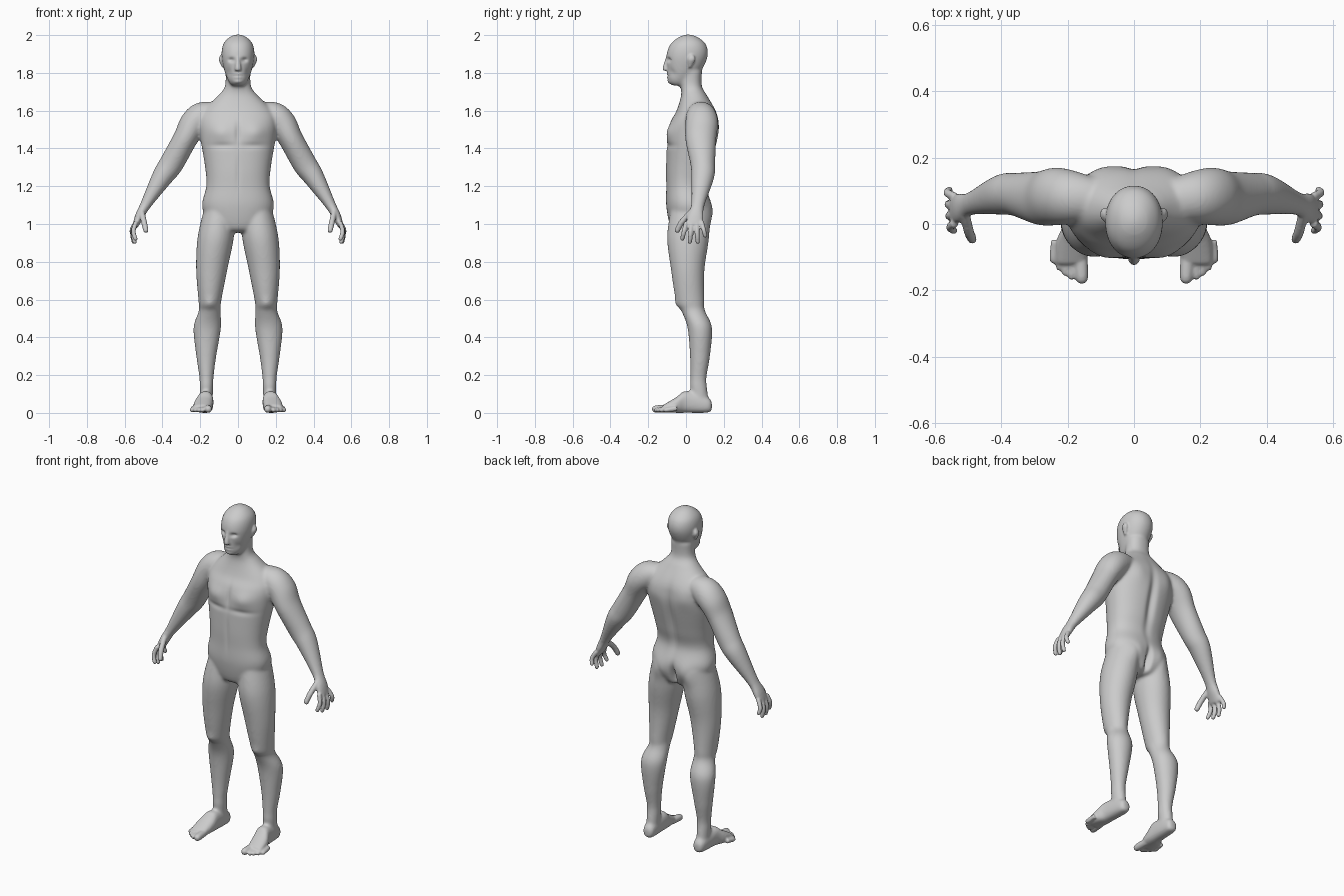
import bpy, bmesh, math
from mathutils import Vector

if "Cube" in bpy.data.objects:
    bpy.data.objects.remove(bpy.data.objects["Cube"])

X, Y, Z = Vector((1, 0, 0)), Vector((0, 1, 0)), Vector((0, 0, 1))


def densify(st, n=6):
    """Catmull-Rom interpolation of (x, y, z, ru, rv) stations."""
    out = []
    for i in range(len(st) - 1):
        p = [st[max(i - 1, 0)], st[i], st[i + 1], st[min(i + 2, len(st) - 1)]]
        for k in range(n):
            t = k / n
            out.append([0.5 * (2 * b + (c - a) * t + (2 * a - 5 * b + 4 * c - d) * t * t
                               + (3 * b - a - 3 * c + d) * t ** 3) for a, b, c, d in zip(*p)])
    return out + [list(st[-1])]


def tube(bm, stations, axis=None, ref=Y, power=2.0, mirror=True, seg=28):
    """Closed loft of superellipse rings along the stations, on one or both sides."""
    st = densify(stations)
    for side in ((1, -1) if mirror else (1,)):
        rings = []
        for i, s in enumerate(st):
            c = Vector(s[:3])
            t = axis or (Vector(st[min(i + 1, len(st) - 1)][:3]) - Vector(st[max(i - 1, 0)][:3])).normalized()
            v = (ref - t * ref.dot(t)).normalized()
            u = v.cross(t)
            ring = []
            for k in range(seg):
                a = 2 * math.pi * k / seg
                ca, sa = math.cos(a), math.sin(a)
                p = c + u * max(s[3], .003) * math.copysign(abs(ca) ** (2 / power), ca) \
                      + v * max(s[4], .003) * math.copysign(abs(sa) ** (2 / power), sa)
                ring.append(bm.verts.new((p.x * side, p.y, p.z)))
            rings.append(ring)
        for r, q in zip(rings, rings[1:]):
            for k in range(seg):
                j = (k + 1) % seg
                bm.faces.new((r[k], r[j], q[j], q[k]))
        bm.faces.new(rings[0])
        bm.faces.new(rings[-1])


def levels(rows):
    """(z, half width, front y, back y) -> stations."""
    return [(0, (f + b) / 2, z, w, (b - f) / 2) for z, w, f, b in rows]


def digit(bm, a, c, r, bow=X * 0):
    """Finger or toe from a to c with a bent middle and a rounded tip."""
    a, c = Vector(a), Vector(c)
    b = (a + c) / 2 + bow
    d = (c - b).normalized() * r
    rings = [(a, r), (b, r), (c - d * .8, r * .9), (c - d * .2, r * .6), (c, r * .2)]
    tube(bm, [(*p, s, s) for p, s in rings], ref=X if abs(d.y) > .6 * r else Y, seg=14)


def to_object(bm, name):
    bmesh.ops.recalc_face_normals(bm, faces=bm.faces[:])
    me = bpy.data.meshes.new(name)
    bm.to_mesh(me)
    bm.free()
    ob = bpy.data.objects.new(name, me)
    bpy.context.collection.objects.link(ob)
    return ob


def fuse(ob, voxel, iterations):
    """Weld overlapping volumes into one skin and soften the joins."""
    bpy.context.view_layer.objects.active = ob
    m = ob.modifiers.new("skin", 'REMESH')
    m.mode, m.voxel_size = 'VOXEL', voxel
    s = ob.modifiers.new("soften", 'SMOOTH')
    s.factor, s.iterations = 0.5, iterations
    for n in ("skin", "soften"):
        bpy.ops.object.modifier_apply(modifier=n)


bm = bmesh.new()
# torso and neck
tube(bm, levels([(.955, .06, -.04, .07), (.98, .14, -.08, .11), (1.09, .19, -.104, .136),
                 (1.2, .168, -.105, .109), (1.30, .174, -.106, .132), (1.46, .20, -.099, .17),
                 (1.54, .205, -.082, .172), (1.60, .185, -.05, .158), (1.68, .105, -.026, .112),
                 (1.73, .069, -.028, .084), (1.81, .066, -.03, .085)]),
     axis=Z, power=2.25, mirror=False, seg=48)
# head
tube(bm, levels([(1.733, .03, -.072, -.01), (1.755, .05, -.094, .03), (1.815, .073, -.1, .083),
                 (1.89, .087, -.104, .115), (1.95, .079, -.084, .106), (1.988, .047, -.04, .065),
                 (2.003, .012, -.003, .025)]),
     axis=Z, power=2.1, mirror=False, seg=48)
# legs
tube(bm, [(.10, .02, 1.08, .08, .10), (.118, .011, .93, .096, .111), (.139, .009, .76, .083, .089),
          (.149, .022, .59, .06, .075), (.15, .038, .54, .058, .063), (.163, .073, .45, .073, .065),
          (.168, .074, .3, .053, .053), (.167, .066, .19, .038, .043), (.167, .067, .13, .036, .045),
          (.167, .085, .012, .03, .042)], axis=Z)
# feet
tube(bm, [(.167, .137, .036, .016, .02), (.167, .115, .041, .034, .04), (.172, 0, .058, .042, .058),
          (.183, -.05, .042, .051, .042), (.192, -.125, .022, .048, .018)], axis=Y, ref=Z, power=2.5)
# arms running into the palms
tube(bm, [(.12, .075, 1.60, .05, .06), (.185, .08, 1.573, .075, .08), (.235, .083, 1.53, .075, .087),
          (.28, .078, 1.45, .065, .082), (.352, .089, 1.32, .064, .066), (.40, .088, 1.25, .056, .061),
          (.49, .062, 1.1, .029, .036), (.522, .05, 1.04, .024, .046), (.547, .043, .982, .014, .048)])
body = to_object(bm, "body")
fuse(body, .008, 8)

bm = bmesh.new()
# fingers and thumbs
for i, tip in enumerate((.912, .895, .895, .928)):
    digit(bm, (.54, .002 + .027 * i, 1.01), (.54 + .005 * i, -.022 + .042 * i, tip), .0125, X * .014)
digit(bm, (.51, .03, 1.065), (.485, -.052, .955), .0155, Y * -.011)
# toes
digit(bm, (.162, -.08, .025), (.156, -.18, .019), .021)
for i in range(4):
    x, y = .189 + .018 * i, -.168 + .009 * i + .0025 * i * i
    digit(bm, (x - .006, y + .07, .024), (x, y, .013), .0135)
# nose and ears
tube(bm, [(0, -.094, 1.885, .009, .012), (0, -.107, 1.825, .017, .017), (0, -.104, 1.811, .015, .012)],
     axis=Z, mirror=False, seg=16)
tube(bm, [(.078, .02, 1.828, .006, .008), (.09, .029, 1.87, .012, .02), (.087, .03, 1.895, .006, .01)],
     axis=Z, seg=16)
details = to_object(bm, "hands_feet_face")
body.select_set(True)
details.select_set(True)
bpy.context.view_layer.objects.active = body
bpy.ops.object.join()
fuse(body, .0055, 3)

# sculpted muscles and features: x, z, width, height, depth pushed along y (mirrored across x)
front = [(.095, 1.485, .055, .045, -.014),   # chest
         (.08, 1.415, .07, .016, .006),      # chest crease
         (0, 1.48, .014, .06, .008),         # breastbone
         (0, 1.27, .012, .09, .004),         # belly line
         (.15, .575, .03, .03, -.007),       # kneecap
         (.035, 1.869, .016, .011, .014),    # eye socket
         (.05, 1.80, .014, .022, .007),      # cheek hollow
         (0, 1.784, .022, .005, .007),       # mouth
         (0, 1.784, .018, .013, -.006),      # lips
         (0, 1.752, .02, .01, -.006)]        # chin
back = [(0, 1.38, .024, .16, -.018),         # spine
        (.10, 1.53, .05, .06, .008),         # shoulder blade
        (.085, 1.045, .05, .06, .016),       # buttock
        (0, 1.02, .016, .06, -.03)]          # cleft
for v in body.data.vertices:
    x, y, z = v.co
    for bumps, fade in ((front, (-y - .01) / .04), (back, (y - .04) / .05)):
        fade = min(max(fade, 0), 1)
        for cx, cz, w, h, d in bumps if fade else ():
            v.co.y += fade * d * math.exp(-((abs(x) - cx) / w) ** 2 - ((z - cz) / h) ** 2)
    v.co.z = max(v.co.z, 0)
body.data.polygons.foreach_set("use_smooth", [True] * len(body.data.polygons))
body.data.update()
